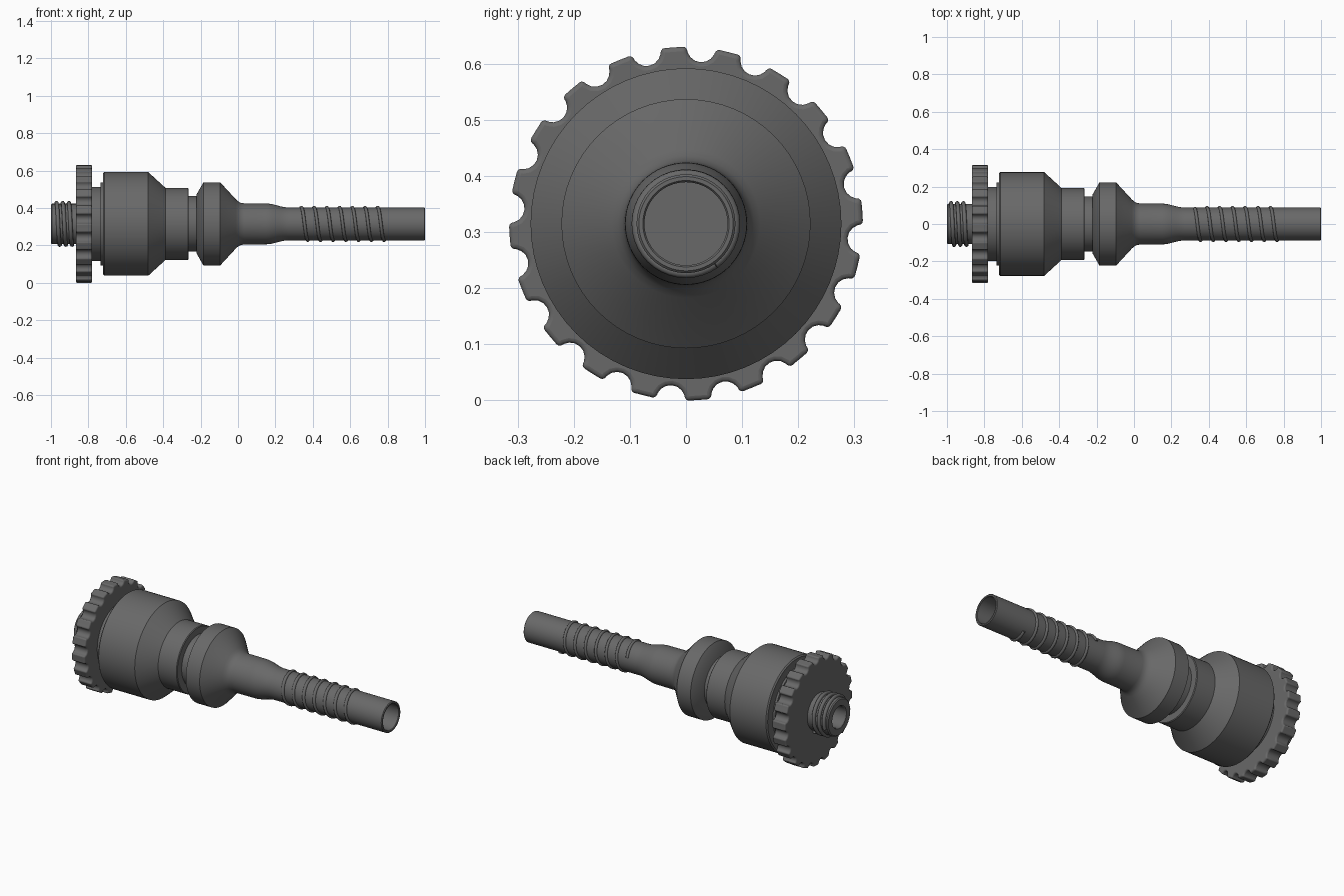
import bpy, bmesh, math

if "Cube" in bpy.data.objects:
    bpy.data.objects.remove(bpy.data.objects["Cube"])

CZ = 0.315          # height of the main axis
SEG = 64

grey = bpy.data.materials.new("dark_grey")
grey.diffuse_color = (0.14, 0.14, 0.14, 1)
grey.use_nodes = True
grey.node_tree.nodes["Principled BSDF"].inputs["Base Color"].default_value = grey.diffuse_color


def finish(obj, angle=30):
    if not obj.data.materials:
        obj.data.materials.append(grey)
    bpy.ops.object.select_all(action='DESELECT')
    obj.select_set(True)
    bpy.context.view_layer.objects.active = obj
    bpy.ops.object.shade_smooth_by_angle(angle=math.radians(angle))


def add_mesh(name, bm):
    bmesh.ops.remove_doubles(bm, verts=bm.verts, dist=1e-5)
    bmesh.ops.recalc_face_normals(bm, faces=bm.faces)
    me = bpy.data.meshes.new(name)
    bm.to_mesh(me)
    bm.free()
    obj = bpy.data.objects.new(name, me)
    bpy.context.collection.objects.link(obj)
    return obj


def lathe(name, profile):
    """Turn (x, radius) points round the main axis; ends lie on the axis."""
    bm = bmesh.new()
    rings = []
    for x, r in profile:
        if r == 0:
            rings.append([bm.verts.new((x, 0, CZ))] * SEG)
        else:
            rings.append([bm.verts.new((x, r * math.cos(2 * math.pi * i / SEG),
                                        CZ + r * math.sin(2 * math.pi * i / SEG)))
                          for i in range(SEG)])
    for a, b in zip(rings, rings[1:]):
        for i in range(SEG):
            j = (i + 1) % SEG
            bm.faces.new(list(dict.fromkeys((a[i], a[j], b[j], b[i]))))
    obj = add_mesh(name, bm)
    finish(obj)
    return obj


def helix(name, x_top, pitch, t0, t1, radius, wire):
    """Raised spiral rib; turn 0 is at the top, running down the front."""
    cu = bpy.data.curves.new(name, 'CURVE')
    cu.dimensions = '3D'
    cu.bevel_depth = wire
    cu.bevel_resolution = 2
    cu.use_fill_caps = True
    n = int((t1 - t0) * 40)
    sp = cu.splines.new('POLY')
    sp.points.add(n)
    for i, p in enumerate(sp.points):
        t = t0 + (t1 - t0) * i / n
        a = 2 * math.pi * t
        p.co = (x_top + pitch * t, -radius * math.sin(a), CZ + radius * math.cos(a), 1)
    cu.materials.append(grey)
    obj = bpy.data.objects.new(name, cu)
    bpy.context.collection.objects.link(obj)
    bpy.ops.object.select_all(action='DESELECT')
    obj.select_set(True)
    bpy.context.view_layer.objects.active = obj
    bpy.ops.object.convert(target='MESH')
    finish(bpy.context.object, 60)


# threaded inlet stub with a bore
lathe("inlet_stub", [(-0.80, 0), (-0.80, 0.108), (-0.994, 0.108), (-1.0, 0.102),
                     (-1.0, 0.066), (-0.994, 0.062), (-0.60, 0.062), (-0.60, 0)])
helix("inlet_thread", -0.97, 0.033, -0.3, 2.6, 0.112, 0.011)

# knurled wheel: rim outline with round notches
TEETH, R, NOTCH = 20, 0.315, 0.026
half = 2 * math.asin(NOTCH / (2 * R))
outline = []
for k in range(TEETH):
    c = math.radians(94 + 9) + 2 * math.pi * k / TEETH      # notch centre
    for i in range(9):
        b = math.pi * i / 8
        u, v = R - NOTCH * math.sin(b), -NOTCH * math.cos(b)
        outline.append((u * math.cos(c) - v * math.sin(c),
                        u * math.sin(c) + v * math.cos(c)))
    for f in (0.25, 0.5, 0.75):                             # tooth crest
        a = c + half + f * (2 * math.pi / TEETH - 2 * half)
        outline.append((R * math.cos(a), R * math.sin(a)))
bm = bmesh.new()
face = bm.faces.new([bm.verts.new((-0.867, y, CZ + z)) for y, z in outline])
ext = bmesh.ops.extrude_face_region(bm, geom=[face])
bmesh.ops.translate(bm, vec=(0.087, 0, 0),
                    verts=[g for g in ext['geom'] if isinstance(g, bmesh.types.BMVert)])
wheel = add_mesh("knurled_wheel", bm)
bev = wheel.modifiers.new("rounding", 'BEVEL')
bev.width = 0.008
bev.segments = 3
bev.limit_method = 'ANGLE'
bev.angle_limit = math.radians(40)
finish(wheel, 35)

# collar between wheel and body
lathe("collar", [(-0.80, 0), (-0.80, 0.198), (-0.735, 0.198), (-0.735, 0.222),
                 (-0.70, 0.222), (-0.70, 0)])

# main body with tapered shoulder
lathe("main_body", [(-0.722, 0), (-0.722, 0.270), (-0.715, 0.277), (-0.48, 0.277),
                    (-0.387, 0.192), (-0.268, 0.192), (-0.264, 0.188), (-0.264, 0)])

# groove neck
lathe("groove_neck", [(-0.29, 0), (-0.29, 0.148), (-0.20, 0.148), (-0.20, 0)])

# flange, tapered shank and hollow hose tail
shank = [(0.15 + 0.12 * i / 8,
          0.088 + 0.021 * (0.5 + 0.5 * math.cos(math.pi * i / 8))) for i in range(9)]
lathe("hose_tail", [(-0.223, 0), (-0.223, 0.155), (-0.185, 0.222), (-0.095, 0.222),
                    (-0.012, 0.132), (0.0, 0.121), (0.014, 0.113), (0.032, 0.110)]
      + shank +
      [(0.996, 0.088), (1.0, 0.084), (1.0, 0.077), (0.996, 0.074),
       (0.30, 0.074), (0.30, 0)])

# spiral rib on the hose tail
helix("hose_rib", 0.339, 0.068, -0.2, 6.6, 0.088, 0.009)
